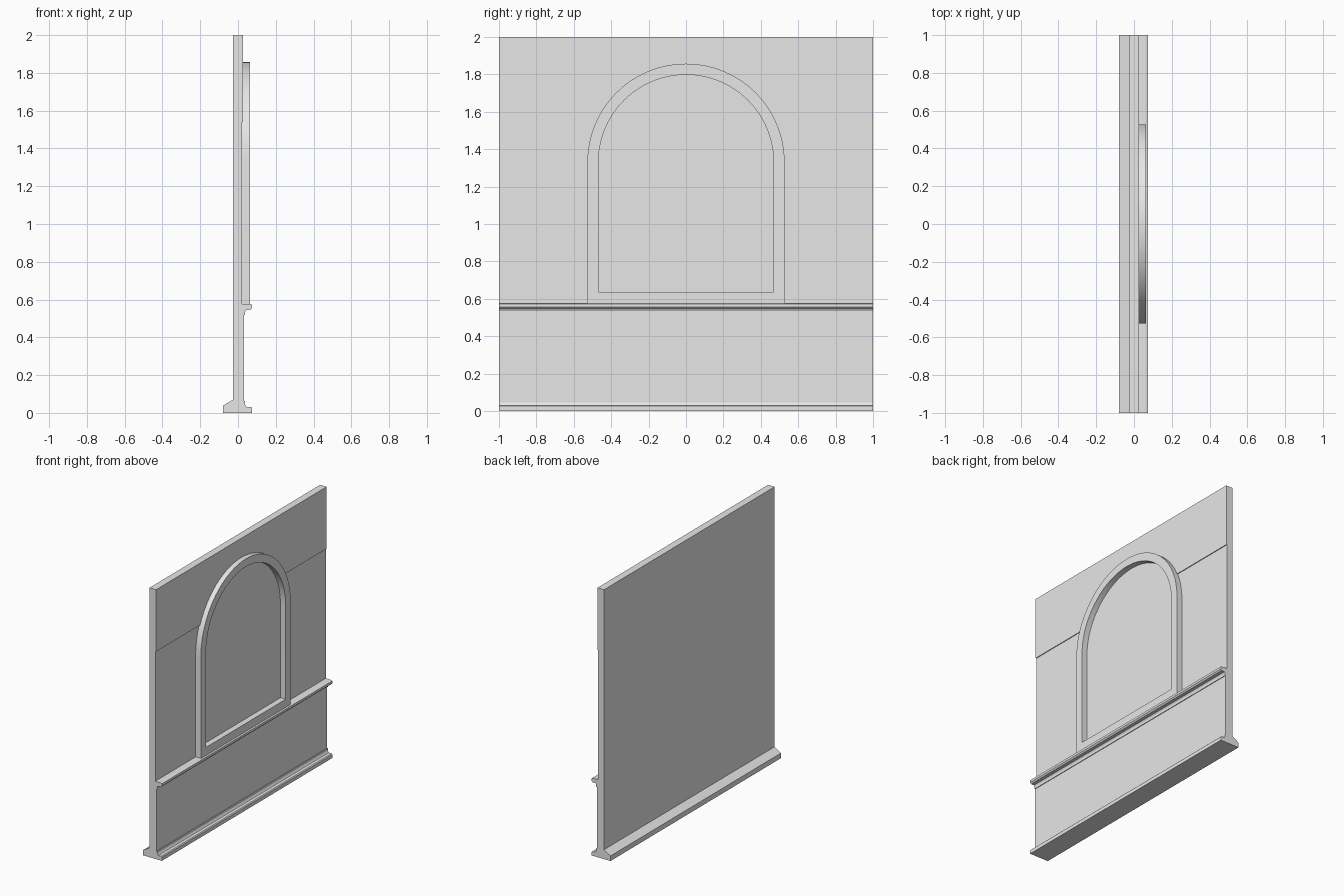
import bpy, bmesh, math
from mathutils import Vector

cube = bpy.data.objects.get("Cube")
if cube:
    bpy.data.objects.remove(cube, do_unlink=True)

plaster = bpy.data.materials.new("plain_grey")
plaster.use_nodes = True
GREY = (0.8, 0.8, 0.8, 1)
plaster.diffuse_color = GREY
plaster.node_tree.nodes["Principled BSDF"].inputs["Base Color"].default_value = GREY

BACK, RECESS, FACE = -0.027, 0.021, 0.027
SPRING = 1.33          # height where the arch starts to curve
R_OUT, R_IN = 0.527, 0.468


def finish(name, bm, smooth=False):
    bmesh.ops.recalc_face_normals(bm, faces=bm.faces)
    mesh = bpy.data.meshes.new(name)
    bm.to_mesh(mesh)
    bm.free()
    mesh.materials.append(plaster)
    obj = bpy.data.objects.new(name, mesh)
    bpy.context.collection.objects.link(obj)
    if smooth:
        bpy.ops.object.select_all(action='DESELECT')
        obj.select_set(True)
        bpy.context.view_layer.objects.active = obj
        bpy.ops.object.shade_smooth_by_angle(angle=math.radians(30))
    return obj


def prism(name, points, offset):
    """Extrude a flat outline along an offset."""
    bm = bmesh.new()
    face = bm.faces.new([bm.verts.new(p) for p in points])
    out = bmesh.ops.extrude_face_region(bm, geom=[face])
    moved = [v for v in out["geom"] if isinstance(v, bmesh.types.BMVert)]
    bmesh.ops.translate(bm, verts=moved, vec=Vector(offset))
    return finish(name, bm)


def arc(radius, start, end, steps):
    return [(radius * math.cos(a), SPRING + radius * math.sin(a))
            for a in (start + (end - start) * i / steps for i in range(steps + 1))]


# Wall with skirting, chair rail and sloped back foot as one moulding profile
profile = [
    (-0.08, 0), (0.075, 0), (0.075, 0.026), (0.069, 0.032), (0.045, 0.032),
    (0.037, 0.045), (0.037, 0.062), (0.032, 0.062),
    (0.032, 0.518), (0.037, 0.518), (0.037, 0.535), (0.043, 0.545),
    (0.066, 0.545), (0.075, 0.555), (0.075, 0.572), (0.06, 0.577),
    (RECESS, 0.577), (RECESS, 2), (BACK, 2), (BACK, 0.07), (-0.08, 0.038),
]
prism("wall_and_mouldings", [(x, -1, z) for x, z in profile], (0, 2, 0))

# Slightly raised upper facing, cut around the arch
STEP_Z = 1.54
R_MID = (R_OUT + R_IN) / 2
a = math.asin((STEP_Z - SPRING) / R_MID)
outline = [(1, STEP_Z), (1, 2), (-1, 2), (-1, STEP_Z)] + arc(R_MID, math.pi - a, a, 32)
prism("upper_facing", [(RECESS, y, z) for y, z in outline], (FACE - RECESS, 0, 0))

# Arched frame with a bottom sill, resting on the chair rail
outer = [(R_OUT, 0.575)] + arc(R_OUT, 0, math.pi, 48) + [(-R_OUT, 0.575)]
inner = [(R_IN, 0.636)] + arc(R_IN, 0, math.pi, 48) + [(-R_IN, 0.636)]
bm = bmesh.new()
rings = [[bm.verts.new((x, y, z)) for y, z in loop]
         for loop, x in ((outer, RECESS), (outer, 0.064), (inner, 0.064), (inner, RECESS))]
count = len(outer)
for r in range(4):
    p, q = rings[r], rings[(r + 1) % 4]
    for i in range(count):
        j = (i + 1) % count
        bm.faces.new((p[i], p[j], q[j], q[i]))
finish("arched_frame", bm, smooth=True)
